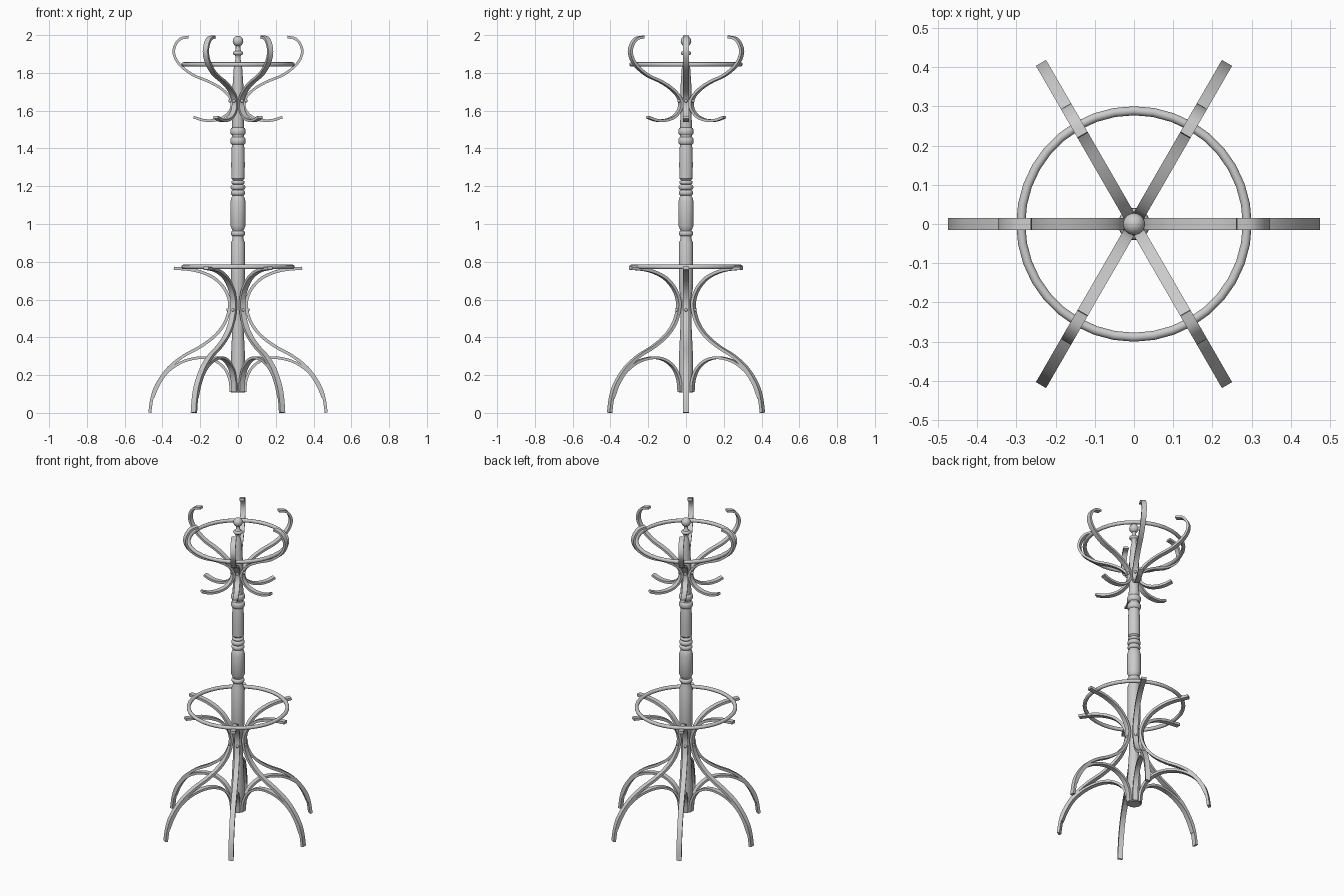
import bpy, bmesh, math
from mathutils import Vector, Matrix

old = bpy.data.objects.get("Cube")
if old:
    bpy.data.objects.remove(old, do_unlink=True)

grey = bpy.data.materials.new("light grey")
grey.use_nodes = True
colour = (0.6, 0.6, 0.6, 1)
grey.diffuse_color = colour
grey.node_tree.nodes["Principled BSDF"].inputs["Base Color"].default_value = colour


def finish(bm, name, angle=40):
    bmesh.ops.recalc_face_normals(bm, faces=bm.faces)
    mesh = bpy.data.meshes.new(name)
    bm.to_mesh(mesh)
    bm.free()
    obj = bpy.data.objects.new(name, mesh)
    bpy.context.collection.objects.link(obj)
    mesh.materials.append(grey)
    bpy.ops.object.select_all(action='DESELECT')
    obj.select_set(True)
    bpy.context.view_layer.objects.active = obj
    bpy.ops.object.shade_smooth_by_angle(angle=math.radians(angle))


def smooth_path(points, steps=4):
    """Catmull-Rom curve through (radius, height) points."""
    p = [Vector(q) for q in points]
    p = [2 * p[0] - p[1]] + p + [2 * p[-1] - p[-2]]
    out = []
    for a, b, c, d in zip(p, p[1:], p[2:], p[3:]):
        for i in range(steps):
            t = i / steps
            out.append(0.5 * (2 * b + (c - a) * t + (2 * a - 5 * b + 4 * c - d) * t**2
                              + (3 * b - a - 3 * c + d) * t**3))
    return out + [p[-2]]


def bent_strip(name, points, angle, width=0.03, thick=0.014):
    """Flat bentwood strip following a path in one radial plane."""
    path = smooth_path(points)
    bm = bmesh.new()
    rows = []
    for i, p in enumerate(path):
        tangent = (path[min(i + 1, len(path) - 1)] - path[max(i - 1, 0)]).normalized()
        side = Vector((-tangent.y, tangent.x)) * thick / 2
        rows.append([bm.verts.new((p.x + s * side.x, w * width / 2, p.y + s * side.y))
                     for s, w in ((1, 1), (1, -1), (-1, -1), (-1, 1))])
    for a, b in zip(rows, rows[1:]):
        for k in range(4):
            bm.faces.new((a[k], a[(k + 1) % 4], b[(k + 1) % 4], b[k]))
    bm.faces.new(rows[0])
    bm.faces.new(rows[-1])
    bm.transform(Matrix.Rotation(angle, 4, 'Z'))
    finish(bm, name)


def lathe(name, profile, segments=24):
    bm = bmesh.new()
    verts = [bm.verts.new((r, 0, z)) for r, z in profile]
    edges = [bm.edges.new(e) for e in zip(verts, verts[1:])]
    bmesh.ops.spin(bm, geom=verts + edges, axis=(0, 0, 1), cent=(0, 0, 0),
                   angle=2 * math.pi, steps=segments)
    bmesh.ops.remove_doubles(bm, verts=bm.verts, dist=0.0002)
    finish(bm, name)


def ring(name, z, major=0.289, minor=0.0115):
    bpy.ops.mesh.primitive_torus_add(location=(0, 0, z), major_radius=major,
                                     minor_radius=minor, major_segments=36, minor_segments=12)
    obj = bpy.context.object
    obj.name = name
    obj.data.materials.append(grey)
    bpy.ops.object.shade_smooth_by_angle(angle=math.radians(40))


def bead(z, r, half):
    """Rounded turned moulding, from bottom to top."""
    return [(r - 0.01 + 0.01 * math.sin(math.pi * i / 6), z - half * math.cos(math.pi * i / 6))
            for i in range(7)]


# Turned centre post
post = [(0, 0.108), (0.037, 0.108), (0.037, 0.3), (0.03, 0.45), (0.03, 0.62), (0.037, 0.66), (0.037, 0.9)]
post += [(0.028, 0.925)] + bead(0.95, 0.038, 0.014)
post += [(0.032, 0.972), (0.04, 0.99), (0.04, 1.12), (0.034, 1.14)]
post += bead(1.165, 0.038, 0.014) + bead(1.195, 0.039, 0.014) + bead(1.22, 0.036, 0.01)
post += [(0.035, 1.24), (0.036, 1.32), (0.033, 1.41)]
post += bead(1.44, 0.041, 0.02) + [(0.03, 1.465)] + bead(1.49, 0.041, 0.02)
post += [(0.032, 1.52), (0.028, 1.6), (0.028, 1.74), (0.022, 1.83), (0.018, 1.855)]
lathe("centre_post", post + [(0, 1.855)])

# Finial with collar and ball
finial = [(0, 1.85), (0.018, 1.855), (0.013, 1.875), (0.014, 1.89)] + bead(1.905, 0.028, 0.01)
finial += [(0.012, 1.925), (0.012, 1.943)]
finial += [(0.028 * math.sin(a), 1.968 - 0.028 * math.cos(a))
           for a in (math.radians(30 + 15 * i) for i in range(11))]
lathe("finial", finial)

# Radial bentwood parts
leg = [(0.467, 0.001), (0.455, 0.08), (0.43, 0.15), (0.37, 0.235), (0.29, 0.3), (0.2, 0.35), (0.12, 0.41),
       (0.068, 0.48), (0.045, 0.56), (0.053, 0.62), (0.085, 0.675), (0.14, 0.722), (0.23, 0.755), (0.34, 0.766)]
brace = [(0.45, 0.08), (0.42, 0.15), (0.37, 0.22), (0.29, 0.272), (0.2, 0.292), (0.13, 0.28),
         (0.075, 0.24), (0.045, 0.18), (0.037, 0.112)]
hook = [(0.262, 1.99), (0.305, 1.98), (0.333, 1.945), (0.339, 1.9), (0.31, 1.845), (0.24, 1.79), (0.15, 1.752),
        (0.08, 1.71), (0.037, 1.66), (0.037, 1.61), (0.07, 1.57), (0.12, 1.55), (0.18, 1.549), (0.235, 1.566)]

for i in range(6):
    turn = math.radians(60 * i)
    bent_strip(f"leg_{i + 1}", leg, turn, thick=0.016)
    bent_strip(f"leg_brace_{i + 1}", brace, turn)
    bent_strip(f"coat_hook_{i + 1}", hook, turn)
    # Screw heads holding the strips to the post
    for part, r, z in (("leg", 0.054, 0.545), ("hook", 0.043, 1.652)):
        bm = bmesh.new()
        bmesh.ops.create_uvsphere(bm, u_segments=10, v_segments=6, radius=0.009)
        bm.transform(Matrix.Rotation(turn, 4, 'Z') @ Matrix.Translation((r, 0, z)))
        finish(bm, f"{part}_screw_{i + 1}")

# Umbrella ring and upper hoop
ring("umbrella_ring", 0.773)
ring("upper_hoop", 1.845)
